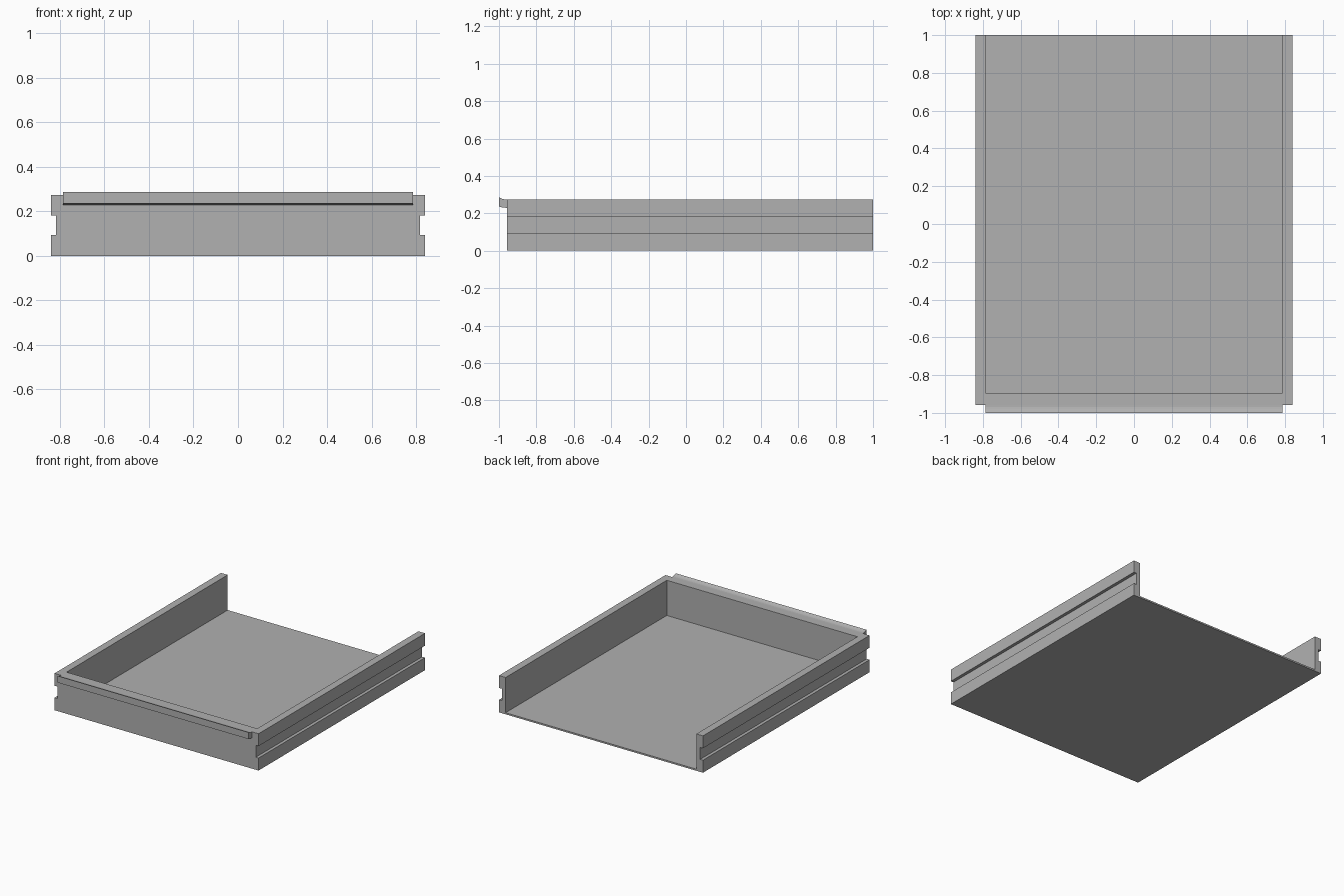
import bpy, bmesh
from mathutils import Vector

if "Cube" in bpy.data.objects:
    bpy.data.objects.remove(bpy.data.objects["Cube"])

# Mid grey shared by all parts
grey = bpy.data.materials.new("mid_grey")
grey.diffuse_color = (0.44, 0.44, 0.44, 1)
grey.use_nodes = True
grey.node_tree.nodes["Principled BSDF"].inputs["Base Color"].default_value = grey.diffuse_color


def extrude_profile(name, points, direction):
    """Extrude a closed 3D outline along a direction into a solid."""
    bm = bmesh.new()
    face = bm.faces.new([bm.verts.new(p) for p in points])
    moved = bmesh.ops.extrude_face_region(bm, geom=[face])["geom"]
    verts = [g for g in moved if isinstance(g, bmesh.types.BMVert)]
    bmesh.ops.translate(bm, verts=verts, vec=Vector(direction))
    bmesh.ops.holes_fill(bm, edges=bm.edges[:])
    bmesh.ops.recalc_face_normals(bm, faces=bm.faces[:])
    mesh = bpy.data.meshes.new(name)
    bm.to_mesh(mesh)
    bm.free()
    mesh.materials.append(grey)
    obj = bpy.data.objects.new(name, mesh)
    bpy.context.collection.objects.link(obj)
    return obj


FRONT, BACK = -0.958, 1.0
W, INNER, GROOVE = 0.84, 0.785, 0.817
H, FLOOR = 0.274, 0.012

# Tray body: cross-section with a runner groove along each side
right = [(W, 0), (W, 0.093), (GROOVE, 0.093), (GROOVE, 0.182), (W, 0.182), (W, H)]
section = right + [(-x, z) for x, z in reversed(right)]
tray = extrude_profile("drawer_tray", [(x, FRONT, z) for x, z in section],
                       (0, BACK - FRONT, 0))

# Hollow out the inside, leaving the back and top open
inside = [(-INNER, FLOOR), (INNER, FLOOR), (INNER, 0.5), (-INNER, 0.5)]
cutter = extrude_profile("inside_cutter", [(x, -0.895, z) for x, z in inside],
                         (0, 2.2, 0))
cutter.hide_render = True
cut = tray.modifiers.new("hollow", "BOOLEAN")
cut.operation = "DIFFERENCE"
cut.solver = "EXACT"
cut.object = cutter
bpy.context.view_layer.objects.active = tray
bpy.ops.object.modifier_apply(modifier=cut.name)
bpy.data.objects.remove(cutter)

# Finger lip along the front, its top curving up towards the edge
lip = [(FRONT, H), (-0.97, 0.2745), (-0.98, 0.277), (-0.99, 0.281), (-1.0, 0.286),
       (-1.0, 0.236), (-0.985, 0.232), (FRONT, 0.229)]
extrude_profile("front_lip", [(-INNER, y, z) for y, z in lip], (2 * INNER, 0, 0))
